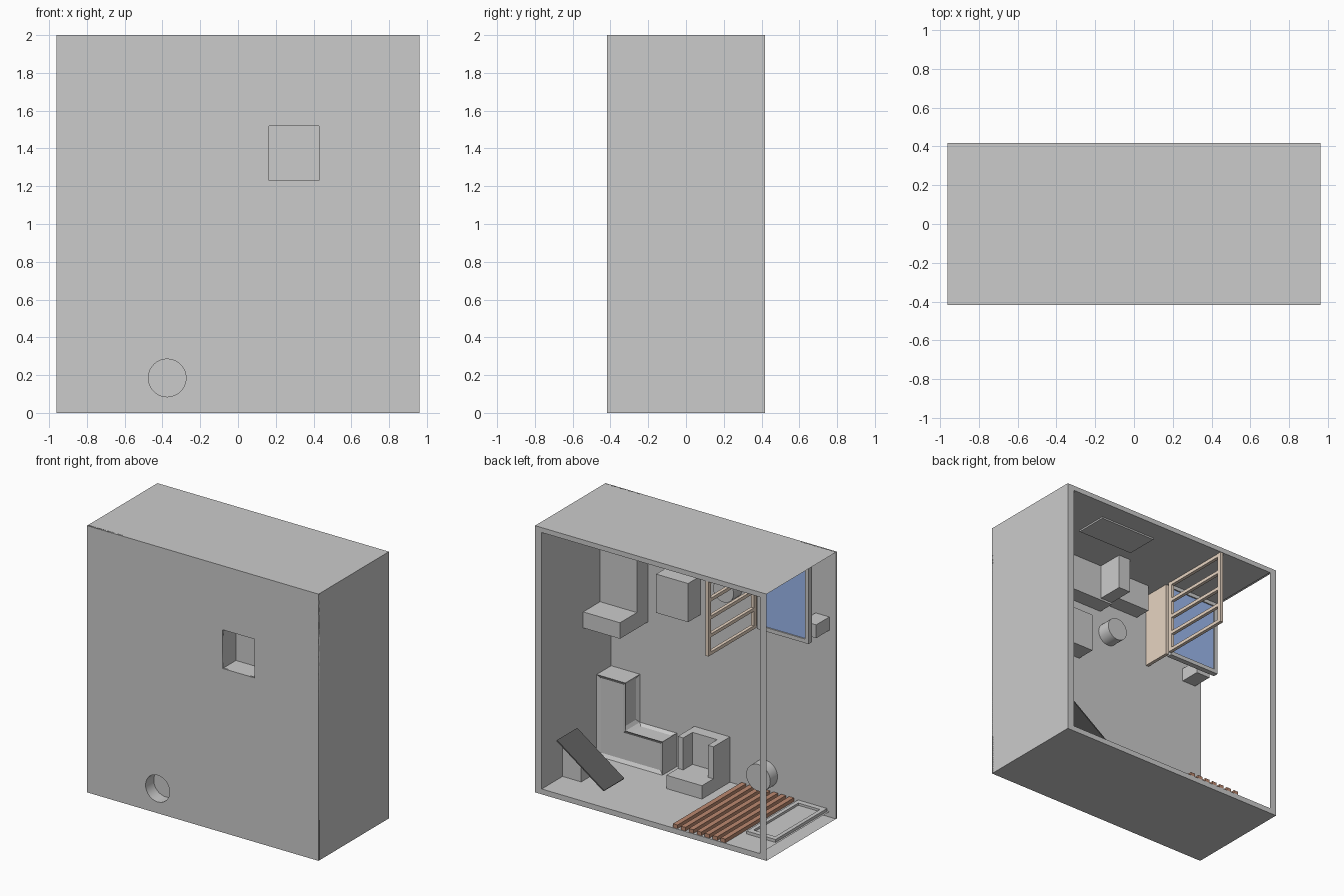
import bpy, bmesh, math
from mathutils import Matrix

if "Cube" in bpy.data.objects:
    bpy.data.objects.remove(bpy.data.objects["Cube"])

def mat(name, c):
    m = bpy.data.materials.new(name)
    m.diffuse_color = (*c, 1)
    m.use_nodes = True
    m.node_tree.nodes["Principled BSDF"].inputs["Base Color"].default_value = m.diffuse_color
    return m

WOOD = mat("light_wood", (0.80, 0.66, 0.54))
SLAT = mat("red_brown", (0.50, 0.25, 0.16))
BLUE = mat("blue", (0.33, 0.48, 0.85))
BLACK = mat("black", (0.12, 0.12, 0.12))

def finish(name, bm, m=None):
    bmesh.ops.recalc_face_normals(bm, faces=bm.faces)
    me = bpy.data.meshes.new(name)
    bm.to_mesh(me)
    bm.free()
    ob = bpy.data.objects.new(name, me)
    bpy.context.collection.objects.link(ob)
    if m:
        me.materials.append(m)
    return ob

def add_box(bm, x, y, z):
    M = Matrix.Translation(((x[0]+x[1])/2, (y[0]+y[1])/2, (z[0]+z[1])/2))
    S = Matrix.Diagonal((abs(x[1]-x[0]), abs(y[1]-y[0]), abs(z[1]-z[0]), 1))
    bmesh.ops.create_cube(bm, size=1, matrix=M @ S)

def boxes(name, parts, m=None):
    bm = bmesh.new()
    for p in parts:
        add_box(bm, *p)
    return finish(name, bm, m)

def prism(name, pts, y0, y1, m=None, inset=None):
    # XZ profile extruded along y; inset(face) picks faces that get a sunken panel
    bm = bmesh.new()
    f = bm.faces.new([bm.verts.new((x, y0, z)) for x, z in pts])
    g = bmesh.ops.extrude_face_region(bm, geom=[f])["geom"]
    bmesh.ops.translate(bm, vec=(0, y1-y0, 0), verts=[v for v in g if isinstance(v, bmesh.types.BMVert)])
    if inset:
        bmesh.ops.recalc_face_normals(bm, faces=bm.faces)
        picked = [f for f in bm.faces if inset(f)]
        bmesh.ops.inset_individual(bm, faces=picked, thickness=0.025, depth=-0.015, use_even_offset=True)
    return finish(name, bm, m)

def cylinder(name, x, z, r, y0, y1, open_front=False):
    bm = bmesh.new()
    M = Matrix.Translation((x, (y0+y1)/2, z)) @ Matrix.Rotation(math.pi/2, 4, 'X')
    bmesh.ops.create_cone(bm, cap_ends=True, segments=32, radius1=r, radius2=r, depth=y1-y0, matrix=M)
    if open_front:
        bmesh.ops.delete(bm, geom=[f for f in bm.faces if f.normal.y < -0.9], context='FACES')
    ob = finish(name, bm)
    bpy.context.view_layer.objects.active = ob
    ob.select_set(True)
    bpy.ops.object.shade_smooth_by_angle()
    ob.select_set(False)
    return ob

X, Y, H = 0.96, 0.417, 2.0            # outer half sizes and height
IX, FZ, CZ, WY = 0.905, 0.04, 1.963, -0.406   # inner wall, floor, ceiling, front wall inside
WX, WZ = (0.165, 0.43), (1.23, 1.52)  # front niche
HX, HZ, HR = -0.375, 0.185, 0.10      # front round hole

# room shell: open on the left and back, thin frame around the back opening
bm = bmesh.new()
def ring(hx, z0, z1, y):
    return [bm.verts.new((x, y, z)) for x, z in ((-hx, z0), (hx, z0), (hx, z1), (-hx, z1))]
of, ob_, ib, inf = ring(X, 0, H, -Y), ring(X, 0, H, Y), ring(IX, FZ, CZ, Y), ring(IX, FZ, CZ, WY)
for a, b, sides in ((of, ob_, 3), (ob_, ib, 4), (ib, inf, 3)):
    for i in range(sides):
        j = (i+1) % 4
        bm.faces.new((a[i], a[j], b[j], b[i]))
finish("room_shell", bm)

# front wall with a square and a round opening
cu = bpy.data.curves.new("front_wall", 'CURVE')
cu.dimensions, cu.fill_mode, cu.extrude = '2D', 'BOTH', 0.0055
loops = [[(-X, 0), (X, 0), (X, H), (-X, H)],
         [(WX[0], WZ[0]), (WX[1], WZ[0]), (WX[1], WZ[1]), (WX[0], WZ[1])],
         [(HX+HR*math.cos(i*math.pi/16), HZ+HR*math.sin(i*math.pi/16)) for i in range(32)]]
for pts in loops:
    s = cu.splines.new('POLY')
    s.points.add(len(pts)-1)
    for p, c in zip(s.points, pts):
        p.co = (*c, 0, 1)
    s.use_cyclic_u = True
wall = bpy.data.objects.new("front_wall", cu)
wall.rotation_euler.x = math.pi/2
wall.location.y = -Y+0.0055
bpy.context.collection.objects.link(wall)
bpy.context.view_layer.objects.active = wall
wall.select_set(True)
bpy.ops.object.convert(target='MESH')
wall.select_set(False)

# pockets behind the openings
bm = bmesh.new()
add_box(bm, WX, (-Y+0.001, -0.26), WZ)
bm.normal_update()
bmesh.ops.delete(bm, geom=[f for f in bm.faces if f.normal.y < -0.9], context='FACES')
finish("square_niche", bm)
cylinder("round_niche", HX, HZ, HR, -Y+0.001, -0.32, True)

# wall lamp
cylinder("wall_cylinder", -0.10, 1.52, 0.085, WY, -0.30)

# upper cabinets and ceiling panel
boxes("upper_cabinets", [((0.60, -0.03), (WY, -0.28), (1.685, CZ)),
                         ((0.07, -0.03), (-0.28, -0.08), (1.70, CZ)),
                         ((-0.03, -0.367), (WY, -0.28), (1.76, CZ))])
boxes("ceiling_panel", [((0.04, 0.51), (0.01, 0.26), (CZ-0.012, CZ))])

# upper seat in the corner
boxes("upper_seat", [((0.60, IX), (WY, -0.075), (1.06, 1.18)),
                     ((0.60, IX), (WY, -0.275), (1.18, 1.70))])

# lower armchair
cx0, cx1 = -0.08, 0.215
boxes("armchair", [((cx0, cx1), (WY, -0.075), (FZ, 0.14)),
                   ((cx0, cx1), (WY, -0.32), (0.14, 0.38)),
                   ((cx0, cx0+0.045), (-0.32, -0.21), (0.14, 0.38)),
                   ((cx1-0.045, cx1), (-0.32, -0.21), (0.14, 0.38))])

# stepped counter with sunken panels
def panel(f):
    c = f.calc_center_median()
    return f.normal.y > 0.9 or (f.normal.x < -0.9 and c.z > 0.3) or (f.normal.z > 0.9 and c.z < 0.4)
prism("stepped_counter", [(0.36, FZ), (IX, FZ), (IX, 0.65), (0.667, 0.65), (0.667, 0.29), (0.36, 0.29)],
      WY, -0.234, inset=panel)

# slanted black board on its stand
prism("slanted_board", [(0.86, 0.374), (0.47, 0.10), (0.475, 0.092), (0.865, 0.366)], 0.06, 0.30, BLACK)
boxes("board_stand", [((0.75, IX), (0.07, 0.17), (FZ, 0.26))])

# slatted floor
boxes("floor_slats", [((-0.18-0.066*i-0.038, -0.18-0.066*i), (-0.40, 0.412), (FZ, 0.068)) for i in range(7)], SLAT)

# shallow floor tray
tx, ty, tz = (-0.89, -0.65), (-0.40, 0.21), (FZ, 0.062)
boxes("floor_tray", [(tx, ty, (FZ, 0.045)),
                     ((tx[0], tx[0]+0.03), ty, tz), ((tx[1]-0.03, tx[1]), ty, tz),
                     (tx, (ty[0], ty[0]+0.04), tz), (tx, (ty[1]-0.04, ty[1]), tz)])

# wooden partition with rails and a solid panel
px = (-0.475, -0.45)
rails = [(px, (-0.155, 0.412), (1.40+0.134*i, 1.425+0.134*i)) for i in range(5)]
posts = [(px, (y, y+0.03), (1.40, CZ)) for y in (-0.155, 0.382)]
boxes("wood_partition", rails + posts + [(px, (WY, -0.185), (1.40, CZ))], WOOD)

# framed blue pane
fy = (-0.20, -0.16)
boxes("pane_frame", [((-IX, -0.475), fy, (1.39, 1.42)), ((-IX, -0.475), fy, (1.935, CZ)),
                     ((-IX, -IX+0.03), fy, (1.39, CZ)), ((-0.505, -0.475), fy, (1.39, CZ))])
boxes("blue_pane", [((-IX+0.03, -0.505), (-0.185, -0.17), (1.42, 1.935))], BLUE)

# small wall shelf behind the pane
boxes("small_shelf", [((-IX, -0.79), (WY, -0.25), (1.40, 1.50))])
